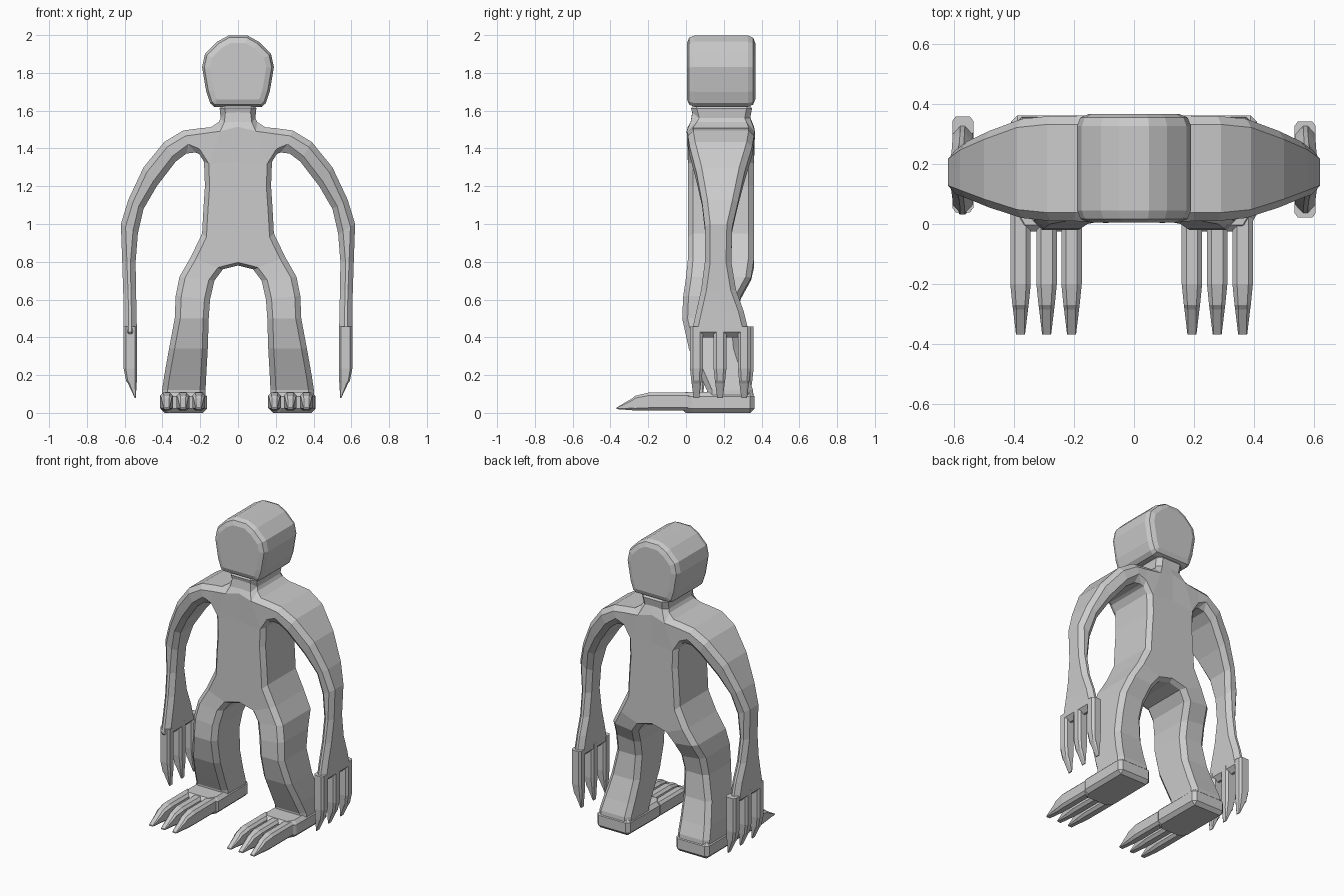
import bpy, bmesh, math

if "Cube" in bpy.data.objects:
    bpy.data.objects.remove(bpy.data.objects["Cube"])

GREY = bpy.data.materials.new("plain grey")
GREY.diffuse_color = (0.6, 0.6, 0.6, 1)
GREY.use_nodes = True
GREY.node_tree.nodes["Principled BSDF"].inputs["Base Color"].default_value = GREY.diffuse_color


def finish(name, bm, bevel=0.0, segments=1, mirror=False):
    bmesh.ops.recalc_face_normals(bm, faces=bm.faces)
    mesh = bpy.data.meshes.new(name)
    bm.to_mesh(mesh)
    bm.free()
    mesh.materials.append(GREY)
    ob = bpy.data.objects.new(name, mesh)
    bpy.context.collection.objects.link(ob)
    if mirror:
        ob.modifiers.new("mirror", 'MIRROR').use_clip = True
    if bevel:
        b = ob.modifiers.new("bevel", 'BEVEL')
        b.width, b.segments = bevel, segments
        b.limit_method, b.angle_limit = 'ANGLE', math.radians(42)
    return ob


def ribbons(name, strips, bevel):
    """Thick slab from strips of stations (inner xz, outer xz, front y, back y)."""
    bm = bmesh.new()
    front, back, edges = {}, {}, {}
    for strip in strips:
        for a, b, y0, y1 in strip:
            for p in (a, b):
                if p not in front:
                    front[p] = bm.verts.new((p[0], y0, p[1]))
                    back[p] = bm.verts.new((p[0], y1, p[1]))
        for s, t in zip(strip, strip[1:]):
            loop = [s[0], s[1], t[1], t[0]]
            bm.faces.new([front[p] for p in loop])
            bm.faces.new([back[p] for p in reversed(loop)])
            for p, q in zip(loop, loop[1:] + loop[:1]):
                edges.setdefault(frozenset((p, q)), []).append((p, q))
    for found in edges.values():
        p, q = found[0]
        if len(found) == 1 and (p[0] > 0 or q[0] > 0):
            bm.faces.new([front[p], front[q], back[q], back[p]])
    return finish(name, bm, bevel, mirror=True)


# Body: torso, neck, arm and leg flow together as one slab
hip, armpit, shoulder = (0.19, 0.95), (0.18, 1.33), (0.115, 1.515)
F, B = 0.01, 0.36
torso = [((0, 0.78), hip, F, B), ((0, 1.08), (0.183, 1.08), F, B),
         ((0, 1.2), (0.175, 1.2), F, B), ((0, 1.33), armpit, F, B),
         ((0, 1.515), shoulder, F, B), ((0, 1.565), (0.092, 1.56), 0.04, 0.34),
         ((0, 1.64), (0.1, 1.64), 0.02, 0.355)]
arm = [(armpit, shoulder, F, B),
       ((0.205, 1.37), (0.2, 1.507), F, B),
       ((0.25, 1.39), (0.29, 1.495), F, B),
       ((0.33, 1.33), (0.39, 1.435), 0.02, 0.35),
       ((0.43, 1.2), (0.5, 1.3), 0.055, 0.31),
       ((0.5, 1.08), (0.58, 1.13), 0.085, 0.275),
       ((0.53, 0.95), (0.62, 1.0), 0.1, 0.245),
       ((0.542, 0.8), (0.613, 0.8), 0.1, 0.24),
       ((0.54, 0.65), (0.608, 0.65), 0.08, 0.265),
       ((0.537, 0.54), (0.605, 0.54), 0.055, 0.305),
       ((0.535, 0.4), (0.605, 0.4), 0.025, 0.34)]
leg = [((0, 0.78), hip, F, B),
       ((0.08, 0.76), (0.25, 0.825), F, B),
       ((0.125, 0.7), (0.31, 0.72), 0.0, 0.345),
       ((0.148, 0.6), (0.33, 0.62), -0.015, 0.29),
       ((0.155, 0.5), (0.335, 0.5), -0.02, 0.265),
       ((0.16, 0.34), (0.365, 0.34), 0.015, 0.28),
       ((0.168, 0.2), (0.39, 0.2), 0.075, 0.325),
       ((0.172, 0.12), (0.402, 0.12), 0.11, 0.355),
       ((0.172, 0.05), (0.405, 0.05), 0.11, 0.36)]
ribbons("body", [torso, arm, leg], 0.028)

# Head: rounded front outline, deep and softened at the rim
half = [(0.05, 1.998), (0.11, 1.965), (0.175, 1.9), (0.19, 1.83),
        (0.168, 1.7), (0.148, 1.64), (0.125, 1.62)]
outline = half + [(-x, z) for x, z in reversed(half)]
bm = bmesh.new()
rings = [[bm.verts.new((x, y, z)) for x, z in outline] for y in (0.005, 0.367)]
for ring in rings:
    bm.faces.new(ring)
n = len(outline)
for i in range(n):
    j = (i + 1) % n
    bm.faces.new([rings[0][i], rings[0][j], rings[1][j], rings[1][i]])
finish("head", bm, 0.04, 2)


# Digits: along, half width, low and high; chamfered sections, clawed tip
DIGIT = [(-0.04, 0.034, 0.0, 0.095), (0.2, 0.034, 0.0, 0.095),
         (0.27, 0.027, 0.0, 0.078), (0.285, 0.025, 0.002, 0.065),
         (0.368, 0.015, 0.008, 0.016)]


def digit(name, place):
    bm = bmesh.new()
    rings = []
    for t, w, lo, hi in DIGIT:
        c = min(0.016, (hi - lo) * 0.3, w * 0.45)
        pts = [(-w, lo + c), (-w + c, lo), (w - c, lo), (w, lo + c),
               (w, hi - c), (w - c, hi), (-w + c, hi), (-w, hi - c)]
        rings.append([bm.verts.new(place(t, u, v)) for u, v in pts])
    for r, s in zip(rings, rings[1:]):
        for i in range(8):
            j = (i + 1) % 8
            bm.faces.new([r[i], r[j], s[j], s[i]])
    bm.faces.new(rings[0])
    bm.faces.new(rings[-1])
    finish(name, bm)


for side, label in ((1, "right"), (-1, "left")):
    # Foot: flat pad narrowing slightly at the front
    bm = bmesh.new()
    plan = [(0.168, 0.362), (0.41, 0.362), (0.408, 0.03), (0.375, -0.025),
            (0.205, -0.025), (0.165, 0.03)]
    lower = [bm.verts.new((side * x, y, 0.0)) for x, y in plan]
    upper = [bm.verts.new((side * x, y, 0.11)) for x, y in plan]
    bm.faces.new(lower)
    bm.faces.new(upper)
    for i in range(6):
        j = (i + 1) % 6
        bm.faces.new([lower[i], lower[j], upper[j], upper[i]])
    finish(label + "_foot", bm, 0.022)

    # Toes and fingers, each set nudged a little per side
    toes = (0.193, 0.277, 0.362) if side > 0 else (0.208, 0.291, 0.378)
    fingers = (0.055, 0.18, 0.308) if side > 0 else (0.073, 0.198, 0.324)
    for k in range(3):
        digit(f"{label}_toe_{k + 1}",
              lambda t, u, v: (side * toes[k] + u, -t, 0.012 + v))
        digit(f"{label}_finger_{k + 1}",
              lambda t, u, v: (side * (0.535 + v * 0.74), fingers[k] + u,
                               0.42 - t * 0.925))
